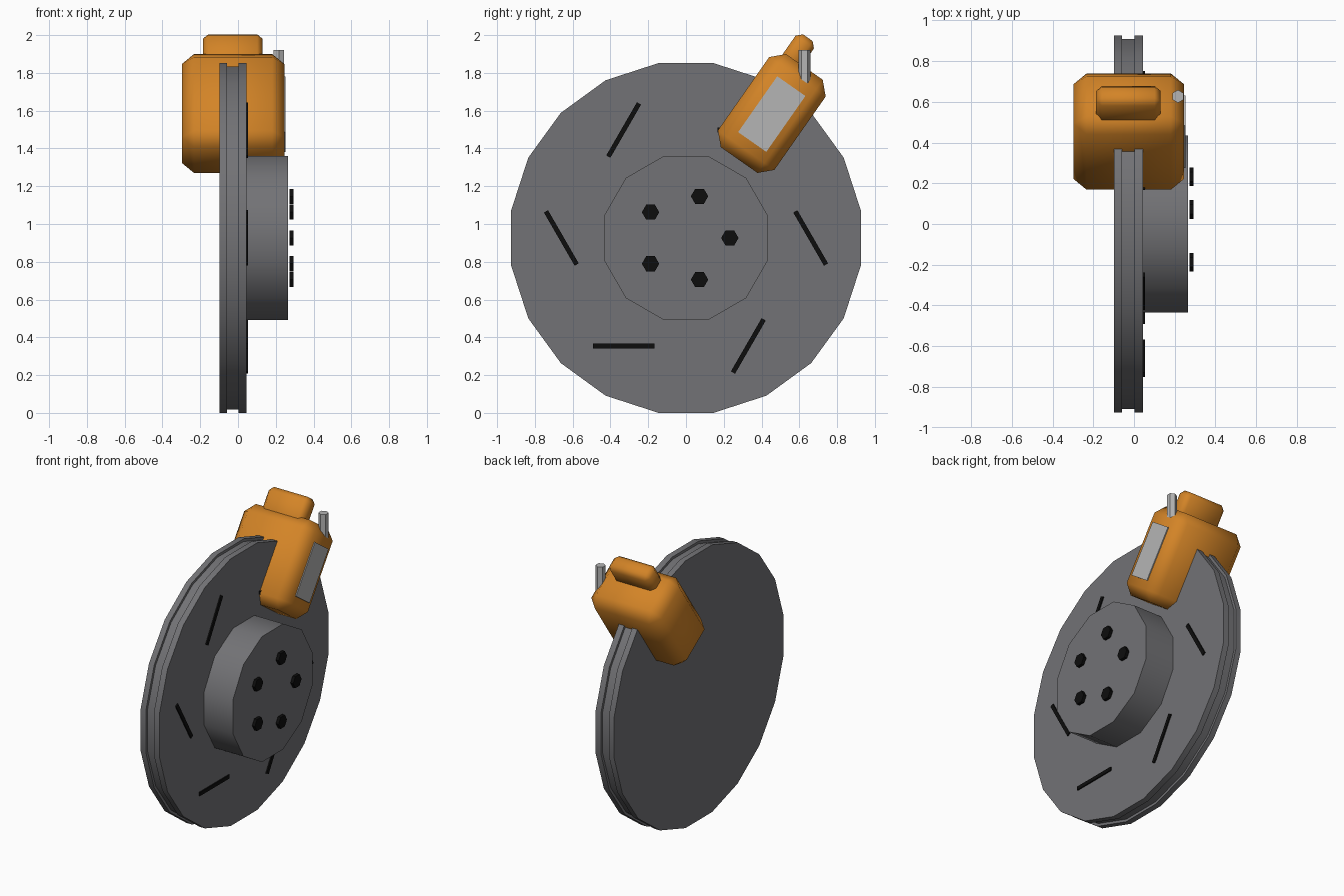
import bpy, bmesh
from math import radians, sin, cos, pi
from mathutils import Matrix, Vector

cube = bpy.data.objects.get("Cube")
if cube:
    bpy.data.objects.remove(cube, do_unlink=True)


def material(name, rgb):
    m = bpy.data.materials.new(name)
    m.use_nodes = True
    m.diffuse_color = (*rgb, 1)
    m.node_tree.nodes["Principled BSDF"].inputs["Base Color"].default_value = (*rgb, 1)
    return m


steel = material("dark steel", (0.17, 0.17, 0.18))
orange = material("caliper orange", (0.65, 0.23, 0.02))
silver = material("silver", (0.46, 0.46, 0.46))
black = material("black", (0.004, 0.004, 0.004))


def finish(name, bm, mat, smooth=None):
    bmesh.ops.recalc_face_normals(bm, faces=bm.faces)
    mesh = bpy.data.meshes.new(name)
    bm.to_mesh(mesh)
    bm.free()
    mesh.materials.append(mat)
    ob = bpy.data.objects.new(name, mesh)
    bpy.context.collection.objects.link(ob)
    if smooth:
        bpy.ops.object.select_all(action="DESELECT")
        ob.select_set(True)
        bpy.context.view_layer.objects.active = ob
        bpy.ops.object.shade_smooth_by_angle(angle=radians(smooth))
    return ob


def turned(name, profile, sides, mat, centre, phase=0.0, upright=False, smooth=None):
    """Capped n-sided solid from (distance, radius) steps along x, or along z."""
    bm = bmesh.new()
    rings = []
    for d, r in profile:
        ring = []
        for i in range(sides):
            a = phase + 2 * pi * i / sides
            p, q = r * cos(a), r * sin(a)
            co = Vector((q, p, d) if upright else (d, p, q))
            ring.append(bm.verts.new(co + Vector(centre)))
        rings.append(ring)
    for a, b in zip(rings, rings[1:]):
        for i in range(sides):
            j = (i + 1) % sides
            bm.faces.new((a[i], a[j], b[j], b[i]))
    bm.faces.new(rings[0])
    bm.faces.new(rings[-1])
    return finish(name, bm, mat, smooth)


def box(name, centre, size, tilt, mat, bevel=0.0):
    """Box turned about x, with optional softly shaded chamfers."""
    bm = bmesh.new()
    bmesh.ops.create_cube(bm, size=1)
    bmesh.ops.scale(bm, vec=size, verts=bm.verts)
    if bevel:
        bmesh.ops.bevel(bm, geom=bm.edges[:], offset=bevel, segments=1, affect="EDGES")
    turn = Matrix.Translation(centre) @ Matrix.Rotation(tilt, 4, "X")
    bmesh.ops.transform(bm, matrix=turn, verts=bm.verts)
    return finish(name, bm, mat, 60 if bevel else None)


AXLE = 0.926
HUB_FACE = 0.265

# Vented disc with a groove around the rim, and its hub
turned("brake_disc", [(-0.098, 0.937), (-0.058, 0.937), (-0.058, 0.919),
                      (0.003, 0.919), (0.003, 0.937), (0.045, 0.937)],
       20, steel, (0, 0, AXLE), pi / 20, smooth=31)
turned("hub", [(0.04, 0.45), (HUB_FACE, 0.45)], 12, steel, (0, 0, AXLE), pi / 12, smooth=31)

# Wheel bolts
for i in range(5):
    a = 2 * pi * i / 5
    turned(f"wheel_bolt_{i + 1}", [(0.272, 0.046), (0.293, 0.046)], 6, black,
           (0, 0.232 * cos(a), AXLE + 0.232 * sin(a)))

# Slots on the disc face
for i in range(6):
    a = pi * i / 3
    box(f"disc_slot_{i + 1}", (0.049, 0.66 * cos(a), AXLE + 0.66 * sin(a)),
        (0.009, 0.325, 0.025), a + 2 * pi / 3, black)

# Caliper with its top boss, side plate and bleed screw
TILT = radians(-35)
MID = Vector((-0.026, 0.454, 1.585))
box("caliper_body", MID, (0.542, 0.365, 0.602), TILT, orange, 0.064)
box("caliper_boss", (-0.028, 0.579, 1.892), (0.315, 0.118, 0.23), TILT, orange, 0.028)
box("caliper_plate", (0.242, MID.y, MID.z - 0.003), (0.02, 0.182, 0.361), TILT, silver)
turned("bleed_screw", [(1.74, 0.032), (1.922, 0.032)], 6, silver, (0.216, 0.627, 0),
       upright=True)
